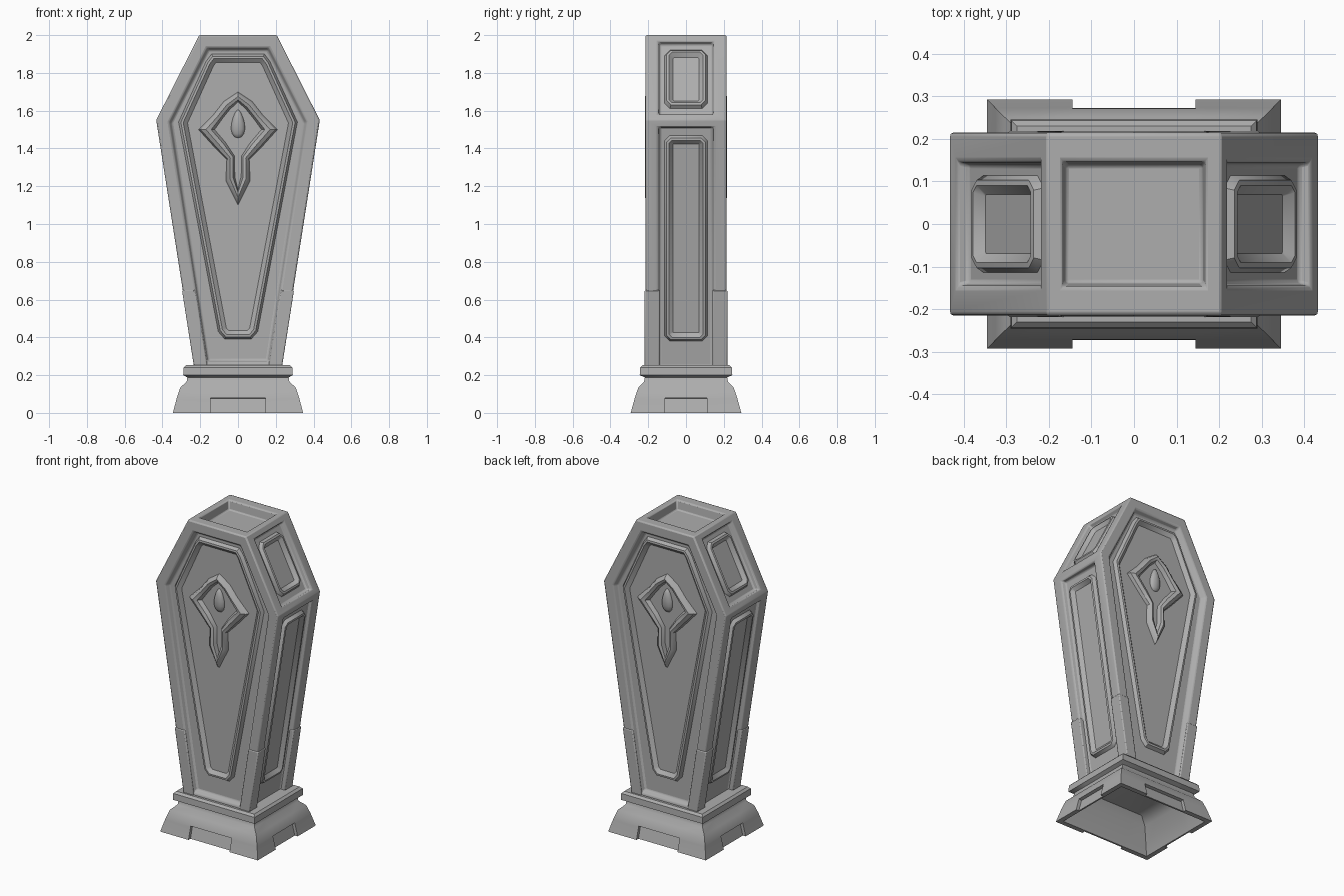
import bpy, bmesh, math
from mathutils import Vector

cube = bpy.data.objects.get("Cube")
if cube:
    bpy.data.objects.remove(cube, do_unlink=True)

stone = bpy.data.materials.new("grey_stone")
stone.use_nodes = True
GREY = (0.42, 0.42, 0.42, 1)
stone.diffuse_color = GREY
bsdf = next(n for n in stone.node_tree.nodes if n.type == 'BSDF_PRINCIPLED')
bsdf.inputs["Base Color"].default_value = GREY
bsdf.inputs["Roughness"].default_value = 0.8

DEPTH = 0.215    # half depth of the coffin
RECESS = 0.03    # how far the panel floors sit behind the frame


def finish(name, bm, bevel=0, angle=40):
    mesh = bpy.data.meshes.new(name)
    bm.to_mesh(mesh)
    bm.free()
    mesh.materials.append(stone)
    ob = bpy.data.objects.new(name, mesh)
    bpy.context.collection.objects.link(ob)
    bpy.ops.object.select_all(action='DESELECT')
    ob.select_set(True)
    bpy.context.view_layer.objects.active = ob
    bpy.ops.object.shade_smooth_by_angle(angle=math.radians(angle))
    if bevel:
        mod = ob.modifiers.new("soft_edges", 'BEVEL')
        mod.width = bevel
        mod.segments = 2
        mod.limit_method = 'ANGLE'
    return ob


def step(bm, face, width, rise):
    """Inset a face, then move it along its normal."""
    normal = face.normal.copy()
    bmesh.ops.inset_individual(bm, faces=[face], thickness=width, use_even_offset=True)
    for v in face.verts:
        v.co += normal * rise


def loft(name, rings, cap_start=False, cap_end=False, bevel=0, angle=40):
    """Skin a list of equal-length closed rings."""
    bm = bmesh.new()
    loops = [[bm.verts.new(p) for p in ring] for ring in rings]
    n = len(loops[0])
    for low, high in zip(loops, loops[1:]):
        for i in range(n):
            j = (i + 1) % n
            bm.faces.new((low[i], low[j], high[j], high[i]))
    if cap_start:
        bm.faces.new(loops[0][::-1])
    if cap_end:
        bm.faces.new(loops[-1])
    bmesh.ops.remove_doubles(bm, verts=bm.verts, dist=0.0005)
    bmesh.ops.recalc_face_normals(bm, faces=bm.faces)
    return finish(name, bm, bevel, angle)


def moulding(name, points, outward):
    """Raised border around a sunken panel."""
    bm = bmesh.new()
    face = bm.faces.new([bm.verts.new(p) for p in points])
    face.normal_update()
    if face.normal.dot(Vector(outward)) < 0:
        face.normal_flip()
    for width, rise in ((0.012, 0.022), (0.012, 0.002), (0.022, -0.021)):
        step(bm, face, width, rise)
    finish(name, bm)


def mirrored(half):
    """Complete a right-hand outline with its left-hand copy."""
    return half + [(-x, z) for x, z in reversed(half) if x > 0]


def side_x(z):
    """Half width of the coffin at a height."""
    if z > 1.55:
        return 0.433 - (z - 1.55) * 0.228 / 0.45
    return 0.433 - (1.55 - z) * 0.203 / 1.3


# Coffin body with recessed front, back, sides and top
bm = bmesh.new()
outline = mirrored([(side_x(z), z) for z in (0.2, 1.55, 2.0)])
front = bm.faces.new([bm.verts.new((x, -DEPTH, z)) for x, z in outline])
extruded = bmesh.ops.extrude_face_region(bm, geom=[front], use_keep_orig=True)
for v in extruded["geom"]:
    if isinstance(v, bmesh.types.BMVert):
        v.co.y = DEPTH
bmesh.ops.recalc_face_normals(bm, faces=bm.faces)
for face in list(bm.faces):
    face.normal_update()
    if face.normal.z < -0.9:
        continue
    if abs(face.normal.y) > 0.9:
        step(bm, face, 0.065, 0)
        step(bm, face, 0.014, -RECESS)
    else:
        step(bm, face, 0.036, 0)
        for v in face.verts:
            v.co.y = math.copysign(0.147, v.co.y)
        step(bm, face, 0.008, -0.06 if face.normal.z > 0.9 else -RECESS)
finish("coffin_body", bm, bevel=0.008)

# Long mouldings on the front and back
long_panel = mirrored([(0.07, 0.39), (0.105, 0.43), (0.315, 1.54), (0.17, 1.86), (0.14, 1.9)])
floor_y = DEPTH - RECESS
for label, s in (("front", -1), ("back", 1)):
    moulding(label + "_moulding", [(x, s * (floor_y - 0.001), z) for x, z in long_panel], (0, s, 0))

# Chamfered mouldings on the sides, one tall and one short on each
for label, s in (("left", 1), ("right", -1)):
    for part, low, high in (("lower", 0.38, 1.47), ("upper", 1.61, 1.92)):
        w, c = 0.115, 0.03
        rect = [(-w + c, low), (w - c, low), (w, low + c), (w, high - c),
                (w - c, high), (c - w, high), (-w, high - c), (-w, low + c)]
        drop = RECESS + (0.005 if part == "upper" else 0.001)
        moulding(f"{label}_{part}_moulding",
                 [(s * (side_x(z) - drop), y, z) for y, z in rect], (s, 0, 0))

# Pointed emblem with a hollow middle and a drop-shaped boss
outer = mirrored([(0, 1.1), (0.065, 1.23), (0.06, 1.34), (0.12, 1.4), (0.21, 1.5),
                  (0.13, 1.58), (0.075, 1.65), (0, 1.7)])
inner = mirrored([(0, 1.18), (0.02, 1.25), (0.022, 1.36), (0.07, 1.43), (0.13, 1.5),
                  (0.085, 1.56), (0.045, 1.61), (0, 1.65)])


def blend(t, y):
    return [(a[0] + (b[0] - a[0]) * t, y, a[1] + (b[1] - a[1]) * t) for a, b in zip(outer, inner)]


for label, s in (("front", -1), ("back", 1)):
    loft(label + "_emblem", [blend(0, s * floor_y), blend(0.15, s * (floor_y + 0.02)),
                             blend(0.5, s * (floor_y + 0.032)), blend(0.85, s * (floor_y + 0.025)),
                             blend(1.1, s * (floor_y - 0.001))], angle=35)
    bm = bmesh.new()
    bmesh.ops.create_uvsphere(bm, u_segments=12, v_segments=8, radius=1)
    for v in bm.verts:
        taper = 1 - 0.35 * v.co.z
        v.co = (v.co.x * 0.036 * taper, s * floor_y + v.co.y * 0.024, 1.53 + v.co.z * 0.075)
    finish(label + "_boss", bm, angle=60)

# Sleeves around the lower corners
for sx in (1, -1):
    for sy in (1, -1):
        rings = []
        for z in (0.22, 0.65):
            x0, x1, y0, y1 = side_x(z) - 0.068, side_x(z) + 0.004, 0.14, DEPTH + 0.004
            rings.append([(sx * x, sy * y, z) for x, y in ((x0, y0), (x1, y0), (x1, y1), (x0, y1))])
        name = ("left" if sx > 0 else "right") + ("_back" if sy > 0 else "_front") + "_sleeve"
        loft(name, rings, True, True, bevel=0.006)


# Hollow flared plinth with notches between its corner feet
def plinth_ring(hx, hy, z, notch=0):
    a, b = 0.145, 0.11
    quarter = [(hx - notch, b), (hx, b), (hx, hy), (a, hy), (a, hy - notch)]
    ring = quarter + [(-x, y) for x, y in reversed(quarter)]
    return [(x, y, z) for x, y in ring + [(-x, -y) for x, y in ring]]


loft("plinth", [plinth_ring(0.2, 0.17, 0.19), plinth_ring(0.25, 0.2, 0.15),
                plinth_ring(0.315, 0.262, 0),
                plinth_ring(0.345, 0.293, 0, 0.02), plinth_ring(0.325, 0.272, 0.075, 0.02),
                plinth_ring(0.324, 0.271, 0.08), plinth_ring(0.305, 0.252, 0.135),
                plinth_ring(0.272, 0.222, 0.165), plinth_ring(0.268, 0.218, 0.188),
                plinth_ring(0.29, 0.245, 0.2), plinth_ring(0.288, 0.243, 0.24),
                plinth_ring(0.275, 0.23, 0.253)], True, True)
